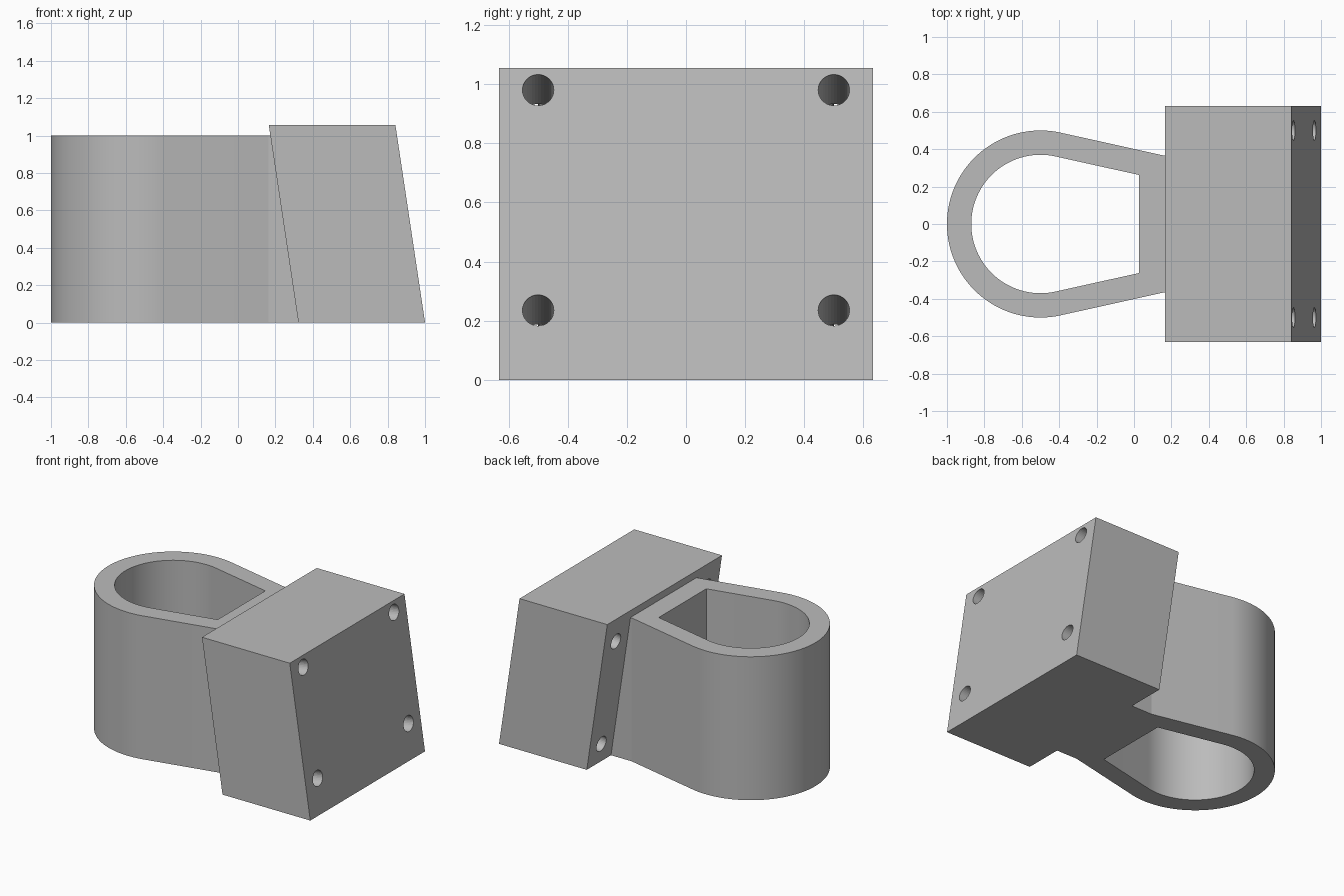
import bpy, bmesh, math
from mathutils import Vector

if "Cube" in bpy.data.objects:
    bpy.data.objects.remove(bpy.data.objects["Cube"])

grey = bpy.data.materials.new("plain grey")
grey.use_nodes = True
grey.diffuse_color = (0.5, 0.5, 0.5, 1)
grey.node_tree.nodes["Principled BSDF"].inputs["Base Color"].default_value = (0.5, 0.5, 0.5, 1)

SLANT = 0.15          # backward lean of the mounting block, x per z
HEIGHT = 1.055
BACK, FRONT = 0.323, 1.0
TAPER = math.radians(12.5)
CENTRE = -0.5


def prism(name, points, offset):
    """Extrude a closed outline of 3D points along an offset."""
    bm = bmesh.new()
    base = bm.faces.new([bm.verts.new(p) for p in points])
    grown = bmesh.ops.extrude_face_region(bm, geom=[base])["geom"]
    bmesh.ops.translate(bm, vec=offset, verts=[v for v in grown if isinstance(v, bmesh.types.BMVert)])
    bmesh.ops.recalc_face_normals(bm, faces=bm.faces)
    mesh = bpy.data.meshes.new(name)
    bm.to_mesh(mesh)
    bm.free()
    obj = bpy.data.objects.new(name, mesh)
    bpy.context.collection.objects.link(obj)
    mesh.materials.append(grey)
    return obj


def activate(obj):
    bpy.ops.object.select_all(action="DESELECT")
    obj.select_set(True)
    bpy.context.view_layer.objects.active = obj


def cut(obj, cutter):
    activate(obj)
    mod = obj.modifiers.new("cut", "BOOLEAN")
    mod.operation, mod.solver, mod.object = "DIFFERENCE", "EXACT", cutter
    bpy.ops.object.modifier_apply(modifier=mod.name)
    bpy.data.objects.remove(cutter)


def smooth(obj):
    activate(obj)
    bpy.ops.object.shade_smooth_by_angle(angle=math.radians(10))


def teardrop(radius, end_x, z, steps=72):
    """Arc with tangent sides that taper to a flat end."""
    start = math.pi / 2 - TAPER
    sweep = 2 * (math.pi - start)
    arc = [(CENTRE + radius * math.cos(start + sweep * i / steps),
            radius * math.sin(start + sweep * i / steps), z) for i in range(steps + 1)]
    x, y, _ = arc[0]
    end_y = y - (end_x - x) * math.tan(TAPER)
    return arc + [(end_x, -end_y, z), (end_x, end_y, z)]


# Tapered loop with a short straight neck that meets the leaning block
outline = teardrop(0.5, 0.163, 0)
neck_y = outline[-1][1]
outline[-1:-1] = [(BACK, -neck_y, 0), (BACK, neck_y, 0)]
loop = prism("tapered_loop", outline, (0, 0, 1))
for v in loop.data.vertices:
    if v.co.x > 0.2:
        v.co.x -= SLANT * v.co.z
cut(loop, prism("loop_cutter", teardrop(0.37, 0.027, -0.1), (0, 0, 1.2)))
smooth(loop)

# Leaning mounting block
lean = SLANT * HEIGHT
block = prism("mounting_block",
              [(BACK, -0.632, 0), (FRONT, -0.632, 0),
               (FRONT - lean, -0.632, HEIGHT), (BACK - lean, -0.632, HEIGHT)],
              (0, 1.264, 0))

# Four bolt holes square to the leaning face
axis = Vector((1, 0, SLANT)).normalized()
up = Vector((-SLANT, 0, 1)).normalized()
side = Vector((0, 1, 0))
for y in (-0.5, 0.5):
    for z in (0.235, 0.98):
        middle = Vector((FRONT - SLANT * z, y, z))
        ring = [middle + axis * 0.1 + 0.053 * (math.cos(a) * side + math.sin(a) * up)
                for a in (math.tau * i / 32 for i in range(32))]
        cut(block, prism("bolt_cutter", ring, axis * -0.9))
smooth(block)
